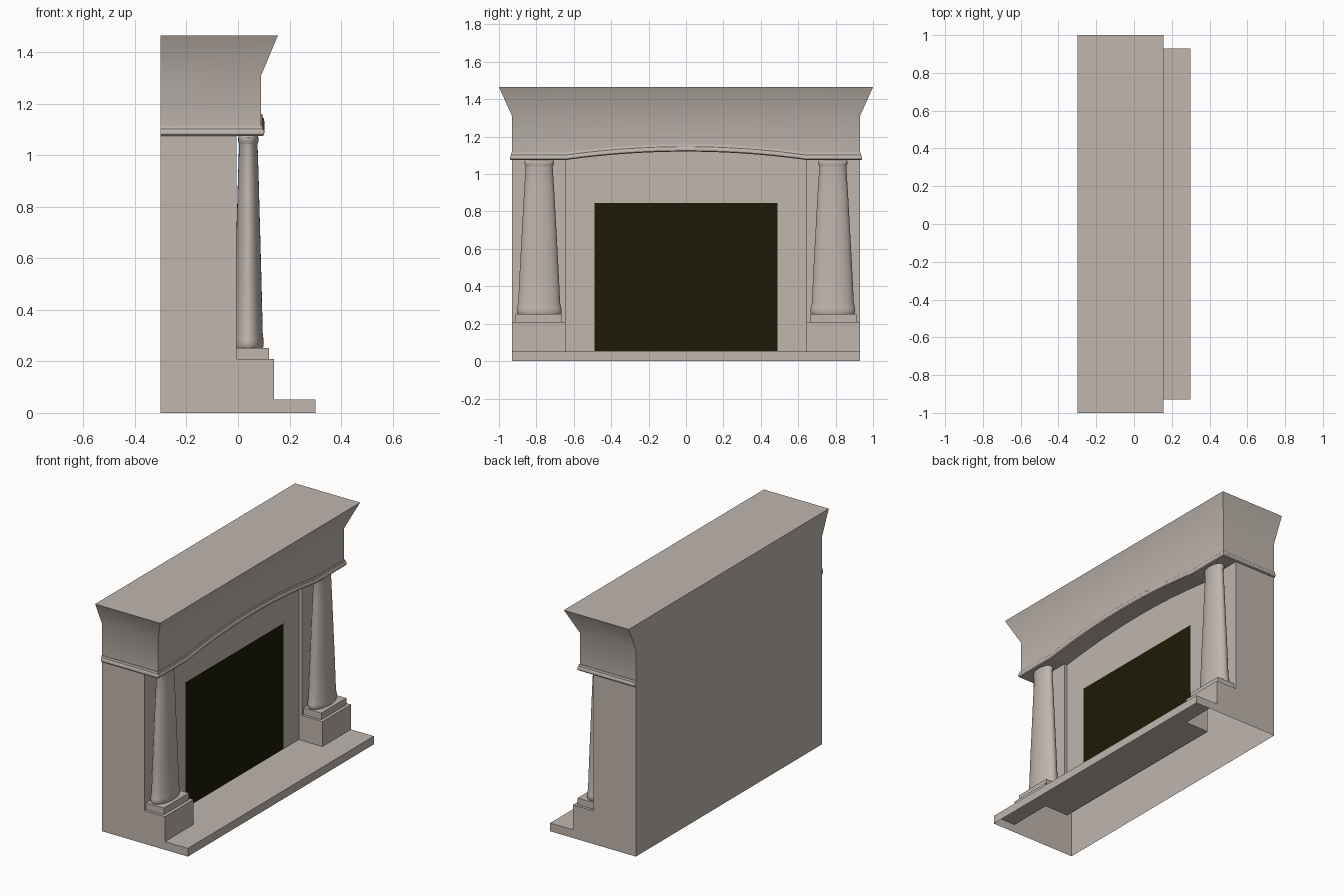
import bpy, bmesh, math

if "Cube" in bpy.data.objects:
    bpy.data.objects.remove(bpy.data.objects["Cube"])


def material(name, rgb):
    m = bpy.data.materials.new(name)
    m.diffuse_color = (*rgb, 1)
    m.use_nodes = True
    m.node_tree.nodes["Principled BSDF"].inputs["Base Color"].default_value = m.diffuse_color
    return m


STONE = material("warm_stone", (0.525, 0.465, 0.42))
DARK = material("dark_firebox", (0.012, 0.011, 0.002))

W, IN = 0.93, 0.645            # half width, inner edge of the pilasters
BACK, PIL, PANEL, PED, HEARTH, FRIEZE = -0.3, -0.005, -0.026, 0.14, 0.3, 0.09
SPRING, RISE, TOP = 1.075, 0.045, 1.465


def make(name, bm, mat, smooth=False):
    """Finish one half (y < 0) and mirror it across the centre."""
    bmesh.ops.remove_doubles(bm, verts=bm.verts, dist=1e-5)
    me = bpy.data.meshes.new(name)
    bm.to_mesh(me)
    bm.free()
    me.materials.append(mat)
    ob = bpy.data.objects.new(name, me)
    bpy.context.collection.objects.link(ob)
    if smooth:
        bpy.ops.object.select_all(action='DESELECT')
        ob.select_set(True)
        bpy.context.view_layer.objects.active = ob
        bpy.ops.object.shade_smooth_by_angle(angle=math.radians(35))
    mod = ob.modifiers.new("mirror", 'MIRROR')
    mod.use_axis = (False, True, False)
    return ob


def face(bm, *pts):
    bm.faces.new([bm.verts.new(p) for p in pts])


def wall(bm, a, b, z0, z1):
    face(bm, (*a, z0), (*b, z0), (*b, z1), (*a, z1))


def flat(bm, x0, x1, y0, y1, z):
    face(bm, (x0, y0, z), (x1, y0, z), (x1, y1, z), (x0, y1, z))


def strip(bm, rows):
    """Skin between successive rows of points."""
    vs = [[bm.verts.new(p) for p in r] for r in rows]
    for lo, hi in zip(vs, vs[1:]):
        for i in range(len(lo) - 1):
            bm.faces.new((lo[i], lo[i + 1], hi[i + 1], hi[i]))


# Casing: side, back, pilaster and recessed panel (open underneath)
bm = bmesh.new()
wall(bm, (BACK, -W), (PIL, -W), 0, SPRING)
wall(bm, (BACK, 0), (BACK, -W), 0, SPRING)
wall(bm, (PIL, -W), (PIL, -IN), 0.21, SPRING)
wall(bm, (PIL, -IN), (PANEL, -IN), 0.05, SPRING)
wall(bm, (PANEL, -IN), (PANEL, 0), 0.05, SPRING + RISE)
make("casing", bm, STONE)

# Hearth slab
bm = bmesh.new()
wall(bm, (PED, -W), (HEARTH, -W), 0, 0.052)
wall(bm, (HEARTH, -W), (HEARTH, 0), 0, 0.052)
flat(bm, PED, HEARTH, -W, 0, 0.052)
flat(bm, PANEL, PED, -IN, 0, 0.052)
make("hearth", bm, STONE)

# Pedestals
bm = bmesh.new()
wall(bm, (PIL, -W), (PED, -W), 0, 0.21)
wall(bm, (PED, -W), (PED, -IN), 0.052, 0.21)
wall(bm, (PED, -IN), (PIL, -IN), 0.052, 0.21)
flat(bm, PIL, PED, -W, -IN, 0.21)
make("pedestals", bm, STONE)

# Plinths under the columns
bm = bmesh.new()
ring = [(PIL, -0.912), (0.12, -0.912), (0.12, -0.662), (PIL, -0.662)]
for a, b in zip(ring, ring[1:]):
    wall(bm, a, b, 0.21, 0.252)
flat(bm, PIL, 0.12, -0.912, -0.662, 0.252)
make("plinths", bm, STONE)

# Columns: flattened, tapered, with base roll and capital
profile = [(0.114, 0.252), (0.119, 0.26), (0.12, 0.275), (0.117, 0.288),
           (0.112, 0.31), (0.103, 0.5), (0.092, 0.7), (0.081, 0.9),
           (0.072, 1.04), (0.073, 1.045), (0.078, 1.052), (0.079, 1.068), (0.074, SPRING)]
bm = bmesh.new()
N = 40
strip(bm, [[(0.04 + 0.5 * r * math.cos(2 * math.pi * i / N),
             -0.785 + r * math.sin(2 * math.pi * i / N), z) for i in range(N + 1)]
           for r, z in profile])
make("columns", bm, STONE, True)


# Line of the arch, followed by the frieze and its moulding
def arch(y):
    return SPRING + RISE * max(0, 1 - (y / IN) ** 2)


ys = [-W] + [-IN * (1 - i / 16) for i in range(17)]

# Frieze and flared mantel
bm = bmesh.new()
low = [(BACK, -W, SPRING)] + [(FRIEZE, y, arch(y)) for y in ys]
mid = [(x, y, 1.31) for x, y, z in low]
top = [(BACK, -1, TOP)] + [(0.155, y / W, TOP) for y in ys]
strip(bm, [low, mid, top])
make("frieze", bm, STONE, True)

# Arch underside, mantel top and frieze back
bm = bmesh.new()
strip(bm, [[(PANEL, y, arch(y)) for y in ys], [(FRIEZE, y, arch(y)) for y in ys]])
flat(bm, BACK, 0.155, -1, 0, TOP)
face(bm, (BACK, 0, SPRING), (BACK, -W, SPRING), (BACK, -W, 1.31), (BACK, -1, TOP), (BACK, 0, TOP))
make("mantel_faces", bm, STONE)

# Moulding swept around the frieze
bm = bmesh.new()
section = [(0, 0), (0.006, 0), (0.011, 0.005), (0.012, 0.013), (0.01, 0.022),
           (0.006, 0.026), (0.006, 0.035), (0.004, 0.039), (0, 0.039)]
strip(bm, [[(BACK, -W - d, SPRING + h), (FRIEZE + d, -W - d, SPRING + h)]
           + [(FRIEZE + d, y, arch(y) + h) for y in ys[1:]] for d, h in section])
make("moulding", bm, STONE, True)

# Dark firebox plate
bm = bmesh.new()
fx = PANEL + 0.003
wall(bm, (fx, -0.49), (fx, 0), 0.055, 0.845)
wall(bm, (PANEL, -0.49), (fx, -0.49), 0.055, 0.845)
flat(bm, PANEL, fx, -0.49, 0, 0.845)
make("firebox", bm, DARK)
